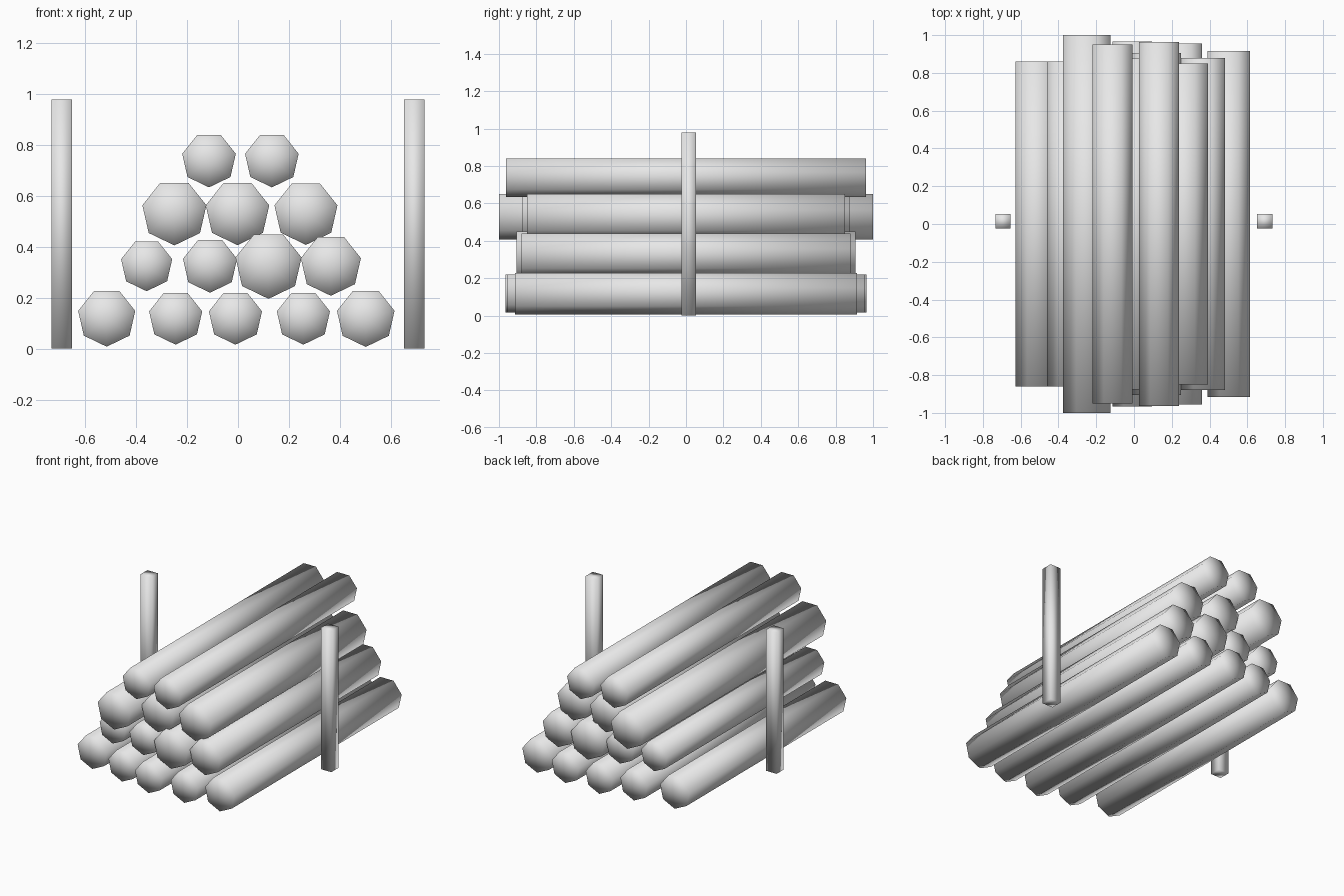
import bpy, bmesh, math

cube = bpy.data.objects.get("Cube")
if cube:
    bpy.data.objects.remove(cube, do_unlink=True)

GREY = 0.8
mat = bpy.data.materials.new("plain_grey")
mat.use_nodes = True
mat.diffuse_color = (GREY, GREY, GREY, 1)
mat.node_tree.nodes["Principled BSDF"].inputs["Base Color"].default_value = (GREY, GREY, GREY, 1)


def finish(name, bm):
    """Turn a bmesh into a fully smooth-shaded object."""
    bmesh.ops.recalc_face_normals(bm, faces=bm.faces)
    for f in bm.faces:
        f.smooth = True
    mesh = bpy.data.meshes.new(name)
    bm.to_mesh(mesh)
    bm.free()
    mesh.materials.append(mat)
    bpy.context.collection.objects.link(bpy.data.objects.new(name, mesh))


def log(name, x, z, r, half, sides=7):
    """Seven-sided log along y, a corner pointing down, with fan caps."""
    bm = bmesh.new()
    rings, centres = [], []
    for y in (-half, half):
        angles = [math.tau * i / sides - math.pi / 2 for i in range(sides)]
        rings.append([bm.verts.new((x + r * math.cos(a), y, z + r * math.sin(a))) for a in angles])
        centres.append(bm.verts.new((x, y, z)))
    front, back = rings
    for i in range(sides):
        j = (i + 1) % sides
        bm.faces.new((front[i], front[j], back[j], back[i]))
        for ring, centre in zip(rings, centres):
            bm.faces.new((ring[i], ring[j], centre))
    finish(name, bm)


# Stacked rows from the ground up: height, then (x, radius, half length)
rows = [
    (0.123, [(-0.516, 0.115, 0.86), (-0.245, 0.107, 0.92), (-0.01, 0.107, 0.965),
             (0.257, 0.107, 0.955), (0.502, 0.116, 0.915)]),
    (0.329, [(-0.359, 0.103, 0.86), (-0.11, 0.109, 0.88), (0.12, 0.133, 0.905),
             (0.365, 0.121, 0.88)]),
    (0.535, [(-0.25, 0.129, 1.0), (-0.002, 0.128, 0.875), (0.267, 0.127, 0.85)]),
    (0.742, [(-0.114, 0.108, 0.95), (0.133, 0.108, 0.963)]),
]
for r, (z, logs) in enumerate(rows, 1):
    for i, (x, radius, half) in enumerate(logs, 1):
        log(f"log_row_{r}_{i}", x, z, radius, half)

# Upright square posts on both sides
for side, x in (("right", -0.693), ("left", 0.692)):
    bm = bmesh.new()
    bmesh.ops.create_cube(bm, size=1)
    bmesh.ops.scale(bm, vec=(0.08, 0.077, 0.98), verts=bm.verts)
    bmesh.ops.translate(bm, vec=(x, 0.015, 0.49), verts=bm.verts)
    finish(f"{side}_post", bm)
